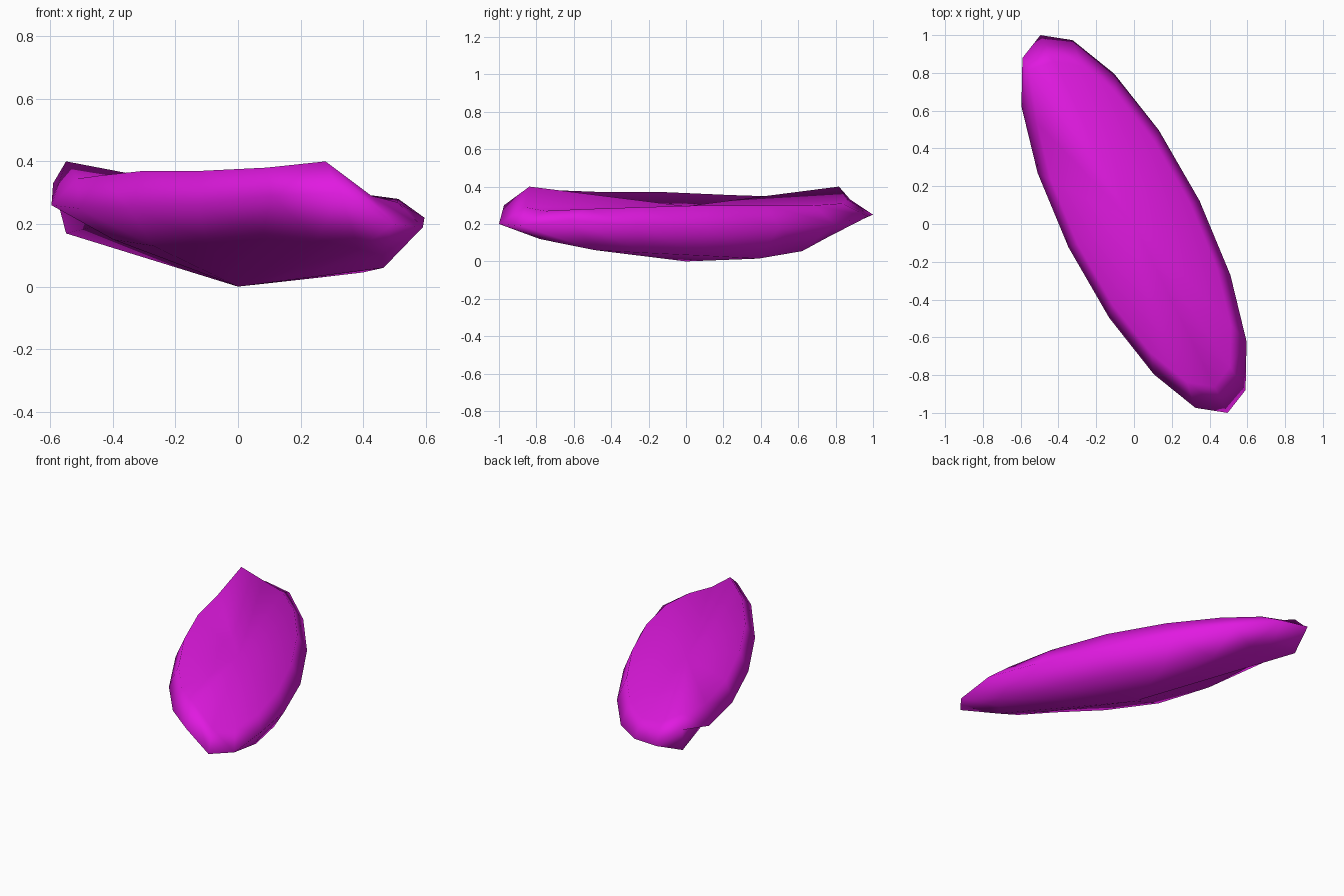
import bpy, bmesh, math

if "Cube" in bpy.data.objects:
    bpy.data.objects.remove(bpy.data.objects["Cube"])

SEG = 16
# heights around the leaf, starting at the right edge and going via the front end
low_z = [.06, .10, .12, .15, .17, .15, .13, .15, .19, .17, .16, .13, .055, .015, .03, .045]
rim_z = [.22, .19, .20, .30, .29, .26, .25, .25, .26, .33, .25, .24, .20, .18, .17, .19]
top_z = [.28, .27, .29, .40, .38, .37, .37, .355, .345, .40, .33, .31, .30, .30, .30, .29]


def outline(k, s):
    """Point on the slanted elliptical outline, scaled by s."""
    t = math.radians(-10 + 22.5 * k)
    x = .605 * math.cos(t) * s
    y = -1.01 * math.cos(t - math.radians(42)) * s
    return x, max(-1, min(1, y))


bm = bmesh.new()


def ring(heights, s):
    verts = []
    for k, z in enumerate(heights):
        scale = .93 if k == 9 and s < 1 else s   # pinched corner at the back left
        verts.append(bm.verts.new((*outline(k, scale), z)))
    return verts


# underside, rim and dished top
bottom = bm.verts.new((0, 0, 0))
rings = [ring(low_z, .78), ring(rim_z, 1.0), ring(top_z, .86)]
top = bm.verts.new((0, 0, .295))

for k in range(SEG):
    n = (k + 1) % SEG
    bm.faces.new((bottom, rings[0][k], rings[0][n]))
    for a, b in zip(rings, rings[1:]):
        bm.faces.new((a[k], b[k], b[n], a[n]))
    bm.faces.new((top, rings[2][n], rings[2][k]))
bmesh.ops.recalc_face_normals(bm, faces=bm.faces)
for f in bm.faces:
    f.smooth = True

mesh = bpy.data.meshes.new("petal")
bm.to_mesh(mesh)
bm.free()
petal = bpy.data.objects.new("petal", mesh)
bpy.context.collection.objects.link(petal)

# magenta colour
mat = bpy.data.materials.new("magenta")
mat.diffuse_color = (.75, .01, .75, 1)
mat.use_nodes = True
mat.node_tree.nodes["Principled BSDF"].inputs["Base Color"].default_value = mat.diffuse_color
mesh.materials.append(mat)
